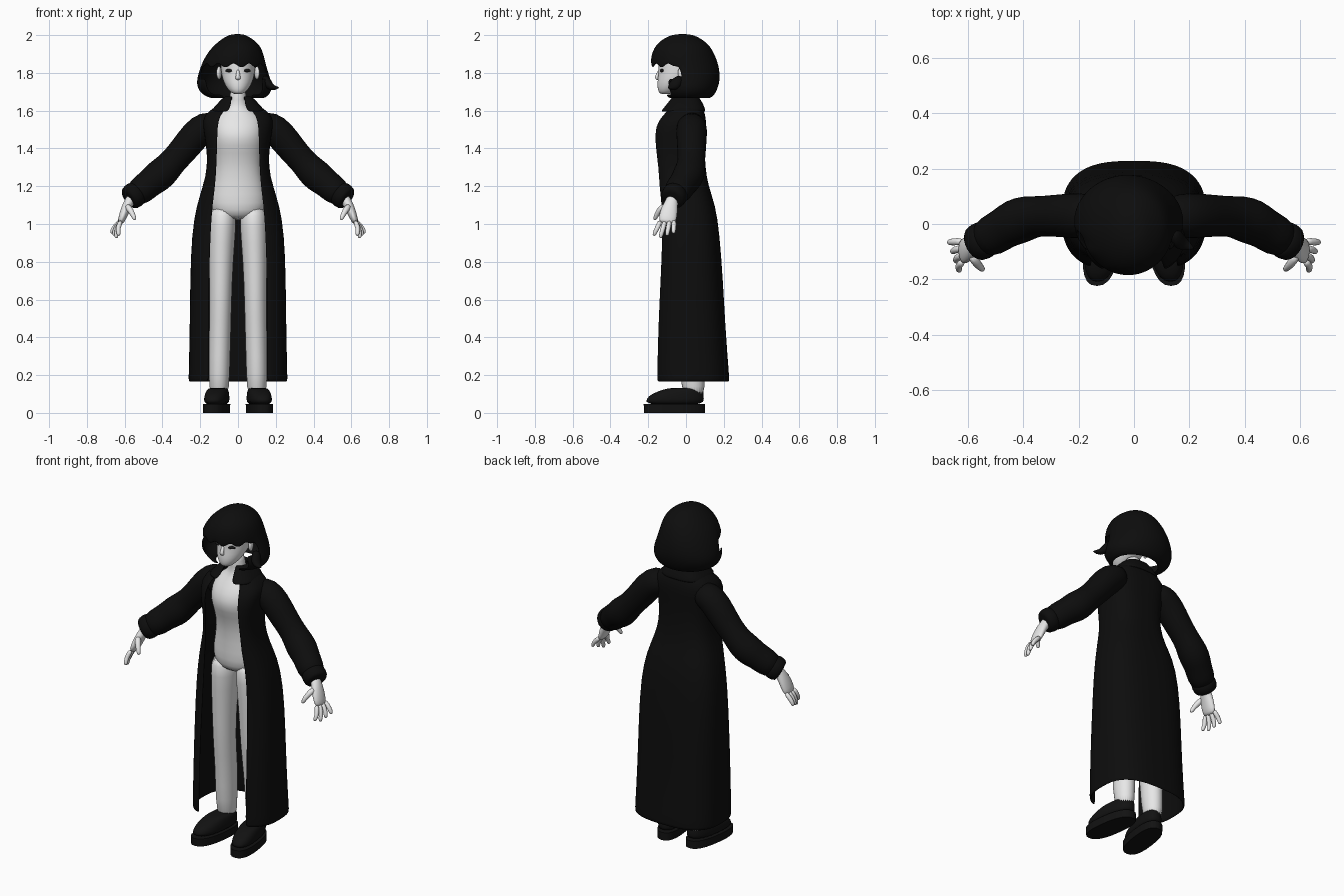
import bpy, bmesh, math
from mathutils import Vector, Matrix

cube = bpy.data.objects.get("Cube")
if cube:
    bpy.data.objects.remove(cube, do_unlink=True)


def material(name, rgb, rough=0.7):
    m = bpy.data.materials.new(name)
    m.use_nodes = True
    m.diffuse_color = (*rgb, 1)
    node = next(n for n in m.node_tree.nodes if n.type == 'BSDF_PRINCIPLED')
    node.inputs["Base Color"].default_value = (*rgb, 1)
    node.inputs["Roughness"].default_value = rough
    return m


WHITE = material("pale white", (0.8, 0.8, 0.8))
COAT = material("coat black", (0.004, 0.004, 0.004))
HAIR = material("hair black", (0.004, 0.004, 0.004))
SHOE = material("shoe black", (0.006, 0.006, 0.006))
EYE = material("eye black", (0.01, 0.01, 0.01))


def finish(name, bm, mat, mirror=False, thick=0, sub=1):
    bmesh.ops.recalc_face_normals(bm, faces=bm.faces)
    for f in bm.faces:
        f.smooth = True
    me = bpy.data.meshes.new(name)
    bm.to_mesh(me)
    bm.free()
    me.materials.append(mat)
    ob = bpy.data.objects.new(name, me)
    bpy.context.scene.collection.objects.link(ob)
    if mirror:
        ob.modifiers.new("Mirror", 'MIRROR').use_mirror_merge = False
    if thick:
        mod = ob.modifiers.new("Thickness", 'SOLIDIFY')
        mod.thickness = thick
        mod.offset = 0
    if sub:
        mod = ob.modifiers.new("Smooth", 'SUBSURF')
        mod.levels = mod.render_levels = sub
    return ob


def skin(rings, closed=True, cap=True):
    """Bridge a list of point rings into a surface."""
    bm = bmesh.new()
    rows = [[bm.verts.new(p) for p in r] for r in rings]
    n = len(rows[0])
    for a, b in zip(rows, rows[1:]):
        for i in range(n if closed else n - 1):
            j = (i + 1) % n
            bm.faces.new((a[i], a[j], b[j], b[i]))
    if closed and cap:
        bm.faces.new(rows[0])
        bm.faces.new(rows[-1])
    return bm


def power(v, p):
    return math.copysign(abs(v) ** p, v)


def oval(z, cx, rx, front, back, p=1.0, n=24):
    cy, ry = (front + back) / 2, (back - front) / 2
    angles = [2 * math.pi * i / n for i in range(n)]
    return [Vector((cx + rx * power(math.sin(a), p), cy + ry * power(math.cos(a), p), z))
            for a in angles]


def open_arc(z, w, front, back, gap, p=0.72, n=31):
    """Oval ring left open at the front by twice the gap."""
    cy, ry = (front + back) / 2, (back - front) / 2
    end = math.pi - math.asin((gap / w) ** (1 / p))
    angles = [end * (2 * i / (n - 1) - 1) for i in range(n)]
    return [Vector((w * power(math.sin(a), p), cy + ry * power(math.cos(a), p), z))
            for a in angles]


def tube(path, radii, n=12):
    """Sweep an oval along a path; radii are (toward y, across)."""
    pts, rings = [Vector(p) for p in path], []
    for i, p in enumerate(pts):
        t = (pts[min(i + 1, len(pts) - 1)] - pts[max(i - 1, 0)]).normalized()
        u = Vector((0, 1, 0))
        u = (u - t * u.dot(t)).normalized()
        v = t.cross(u)
        ra, rb = radii[i] if isinstance(radii[i], tuple) else (radii[i], radii[i])
        rings.append([p + u * ra * math.cos(k * math.tau / n) + v * rb * math.sin(k * math.tau / n)
                      for k in range(n)])
    return skin(rings)


def ball(center, size, turn=0):
    bm = bmesh.new()
    m = Matrix.Translation(center) @ Matrix.Rotation(turn, 4, 'Z') @ Matrix.Diagonal((*size, 1))
    bmesh.ops.create_uvsphere(bm, u_segments=16, v_segments=10, radius=1, matrix=m)
    return bm


# Body: torso with neck, then the legs
torso = [(1.02, .09, -.07, .08), (1.07, .15, -.1, .1), (1.15, .15, -.1, .1), (1.28, .118, -.095, .075),
         (1.38, .125, -.12, .07), (1.45, .135, -.15, .07), (1.52, .14, -.13, .075),
         (1.58, .12, -.085, .07), (1.615, .06, -.06, .055), (1.65, .043, -.055, .04),
         (1.73, .043, -.065, .04)]
finish("torso", skin([oval(z, 0, w, f, b) for z, w, f, b in torso]), WHITE)
legs = [(.07, .1, .05, -.01, .1), (.2, .1, .056, -.035, .1), (.4, .096, .058, -.045, .1),
        (.58, .092, .058, -.07, .07), (.8, .09, .064, -.08, .08), (1, .083, .075, -.095, .1),
        (1.1, .08, .07, -.09, .09)]
finish("legs", skin([oval(z, c, r, f, b) for z, c, r, f, b in legs]), WHITE, mirror=True)

# Head and face
head = [(1.687, .022, -.135, -.085), (1.7, .043, -.147, -.05), (1.73, .067, -.153, 0),
        (1.77, .084, -.15, .05), (1.81, .09, -.145, .09), (1.86, .095, -.15, .11),
        (1.92, .085, -.13, .1), (1.96, .05, -.08, .06)]
finish("head", skin([oval(z, 0, w, f, b) for z, w, f, b in head]), WHITE)
finish("nose", tube([(0, -.138, 1.82), (0, -.152, 1.79), (0, -.157, 1.775), (0, -.148, 1.763)],
                    [(.006, .008), (.008, .01), (.012, .015), (.006, .012)]), WHITE)
for z in (1.738, 1.728):
    finish("lip", tube([(-.028, -.138, z), (0, -.15, z), (.028, -.138, z)], [.002, .006, .002]), WHITE)
finish("eyes", ball((.045, -.128, 1.812), (.024, .008, .009), .3), EYE, mirror=True)
finish("ears", ball((.1, -.02, 1.8), (.013, .025, .035), .3), WHITE, mirror=True)

# Bobbed hair: a lopsided dome with the face opening cut out
dome = [(2.0, -.03, .025, -.05, .015), (1.987, -.065, .055, -.1, .06), (1.95, -.115, .108, -.152, .115),
        (1.9, -.16, .13, -.178, .145), (1.84, -.19, .142, -.182, .168), (1.77, -.213, .165, -.155, .176),
        (1.72, -.212, .178, -.145, .163), (1.685, -.18, .16, -.125, .145), (1.668, -.13, .13, -.1, .12)]
bm = skin([oval(z, (l + r) / 2, (r - l) / 2, f, b, n=36) for z, l, r, f, b in dome], cap=False)
bm.verts.ensure_lookup_table()
bm.faces.new(bm.verts[:36])
cut = []
for f in bm.faces:
    c = f.calc_center_median()
    if c.z < 1.84 and c.y < (-.02 if c.z > 1.77 else -.09):
        cut.append(f)
bmesh.ops.delete(bm, geom=cut, context='FACES')
# Ragged fringe
for i, v in enumerate([v for v in bm.verts if abs(v.co.z - 1.84) < .001 and v.co.y < -.04]):
    v.co.z += .018 if i % 3 == 1 else -.014
finish("hair", bm, HAIR, thick=.012, sub=2)
finish("hair_flick", tube([(.14, -.02, 1.78), (.155, -.055, 1.745), (.18, -.075, 1.718), (.218, -.09, 1.722)],
                          [.02, (.035, .028), (.026, .018), .004]), HAIR)

# Long open coat and its collar
coat = [(.165, .257, -.17, .225, .155), (.19, .256, -.17, .223, .155), (.45, .25, -.165, .203, .155),
        (.7, .248, -.15, .19, .152), (.95, .24, -.137, .172, .145), (1.1, .213, -.142, .15, .135),
        (1.2, .18, -.157, .112, .12), (1.3, .155, -.168, .096, .115), (1.42, .162, -.18, .092, .11),
        (1.52, .182, -.175, .102, .108), (1.575, .178, -.125, .098, .095), (1.615, .115, -.085, .082, .06),
        (1.66, .062, -.06, .055, .035)]
finish("coat", skin([open_arc(*r) for r in coat], closed=False), COAT, thick=.012)
collar = [(1.655, .058, -.06, .05, .03), (1.68, .064, -.066, .058, .032), (1.655, .085, -.085, .075, .035),
          (1.615, .125, -.115, .095, .04), (1.595, .137, -.135, .1, .055)]
finish("collar", skin([open_arc(*r) for r in collar], closed=False), COAT, thick=.01)

# Sleeves with bunched elbows and turned cuffs
finish("sleeves", tube([(.1, .03, 1.53), (.17, .03, 1.52), (.225, .03, 1.475), (.29, .03, 1.39),
                        (.35, .028, 1.325), (.385, .022, 1.285), (.43, .008, 1.245), (.47, -.015, 1.215),
                        (.51, -.04, 1.18), (.56, -.065, 1.145)],
                       [.06, .083, .083, .077, .073, .083, .086, .075, .078, .062], n=16),
       COAT, mirror=True)
finish("cuffs", tube([(.53, -.05, 1.168), (.536, -.053, 1.164), (.575, -.073, 1.134), (.581, -.076, 1.13)],
                     [.06, .075, .072, .055], n=10), COAT, mirror=True)

# Hands
finish("palms", tube([(.55, -.062, 1.155), (.575, -.076, 1.12), (.595, -.087, 1.08), (.612, -.097, 1.035),
                      (.625, -.1, 1.0)],
                     [.03, (.034, .028), (.046, .026), (.05, .022), (.044, .016)]), WHITE, mirror=True)
for i, name in enumerate(("index", "middle", "ring", "little")):
    y = -.135 + .024 * i
    tip = Vector((.632 + .012 * i, -.168 + .034 * i, .925 + .012 * abs(i - 1)))
    base = Vector((.618, y, 1.02))
    knuckle = base.lerp(tip, .5) + Vector((.012, 0, 0))
    finish(name + "_fingers", tube([base, knuckle, tip + Vector((0, 0, .012)), tip],
                                   [.015, .014, .012, .008], n=8), WHITE, mirror=True)
finish("thumbs", tube([(.59, -.11, 1.1), (.567, -.145, 1.07), (.55, -.162, 1.035), (.545, -.166, 1.02)],
                      [.02, .017, .013, .008], n=8), WHITE, mirror=True)


# Shoes: thick soles and rounded uppers, toes turned out
def shoe(rings):
    out = [oval(z, .113, r, f, b, .8) for z, r, f, b in rings]
    for ring in out:
        for p in ring:
            p.x += -.13 * (p.y + .06)
    return skin(out)


sole = finish("soles", shoe([(0, .066, -.222, .1), (.046, .067, -.224, .1)]), SHOE, mirror=True, sub=0)
for poly in sole.data.polygons:
    poly.use_smooth = abs(poly.normal.z) < .5
finish("shoe_uppers", shoe([(.04, .062, -.218, .095), (.075, .063, -.212, .096), (.1, .06, -.185, .094),
                            (.125, .054, -.12, .09), (.133, .04, -.08, .07)]), SHOE, mirror=True)
